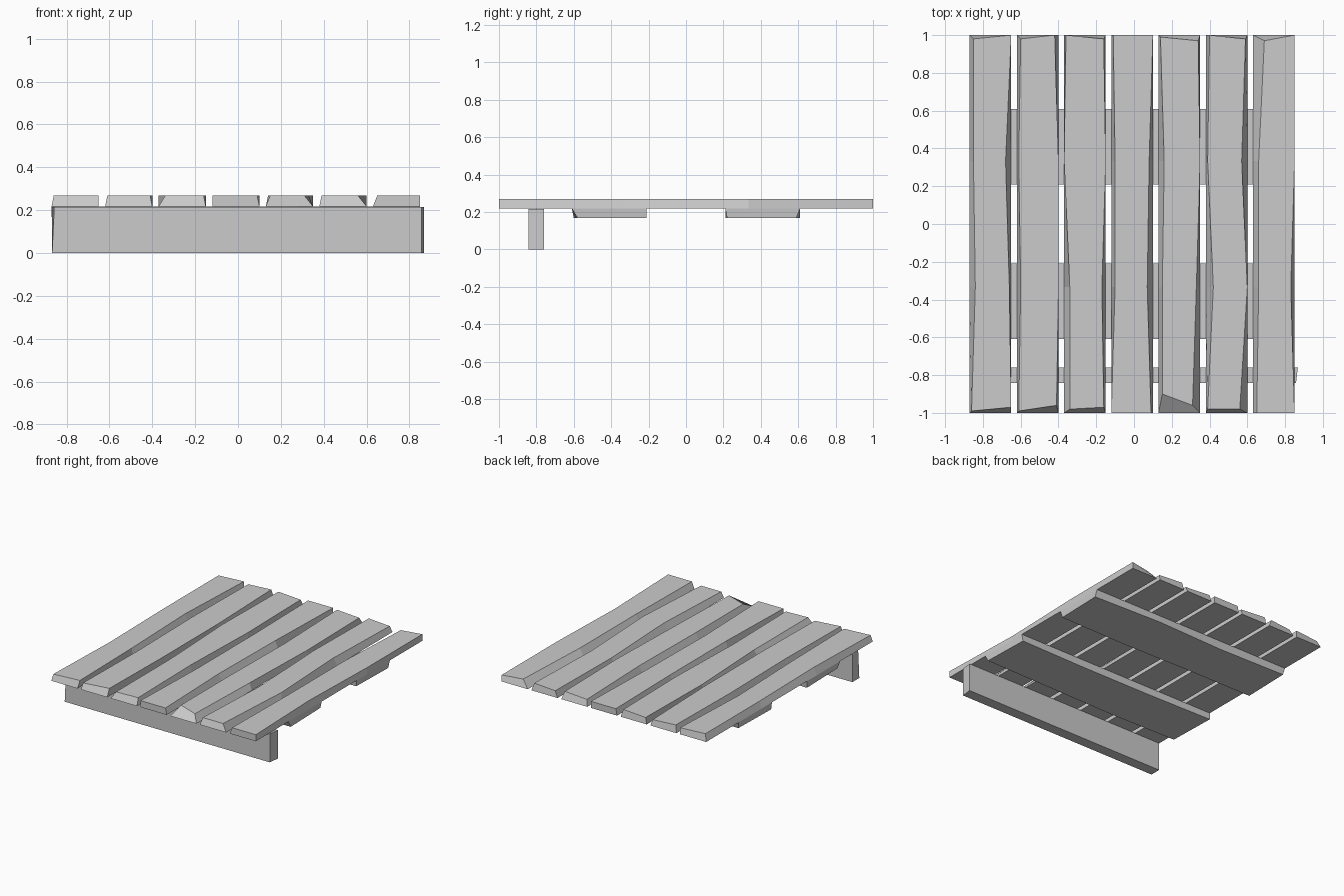
import bpy
import bmesh
from mathutils import Matrix, Vector

default_cube = bpy.data.objects.get("Cube")
if default_cube:
    bpy.data.objects.remove(default_cube, do_unlink=True)

# Single flat colour
grey = bpy.data.materials.new("plain_grey")
grey.use_nodes = True
colour = (0.6, 0.6, 0.6, 1)
grey.diffuse_color = colour
grey.node_tree.nodes["Principled BSDF"].inputs["Base Color"].default_value = colour


def hewn_board(name, placement, width, length, thick, left, right, front, back):
    """Rectangular base with a roughly cut, unevenly inset worked face.

    left/right: edge insets at four stations along the length,
    front/back: end insets at the left and right corner (all in hundredths).
    """
    bm = bmesh.new()
    rings = []
    last = len(left) - 1
    for i in range(last + 1):
        along = length * (i / last - 0.5)
        shift_l = shift_r = 0
        if i == 0:
            shift_l, shift_r = front[0] / 100, front[1] / 100
        elif i == last:
            shift_l, shift_r = -back[0] / 100, -back[1] / 100
        half = width / 2
        corners = (
            (-half, along, 0),
            (half, along, 0),
            (half - right[i] / 100, along + shift_r, thick),
            (-half + left[i] / 100, along + shift_l, thick),
        )
        rings.append([bm.verts.new(placement @ Vector(c)) for c in corners])

    # Skin the sections and close both ends
    for a, b in zip(rings, rings[1:]):
        for k in range(4):
            n = (k + 1) % 4
            bm.faces.new((a[k], a[n], b[n], b[k]))
    bm.faces.new(rings[0])
    bm.faces.new(rings[-1])
    bmesh.ops.recalc_face_normals(bm, faces=bm.faces)

    mesh = bpy.data.meshes.new(name)
    bm.to_mesh(mesh)
    bm.free()
    mesh.materials.append(grey)
    obj = bpy.data.objects.new(name, mesh)
    bpy.context.collection.objects.link(obj)
    return obj


# Deck planks: left insets, right insets, front end, back end
plank_cuts = [
    ((1, 3, 2, 2), (0, 1, 3, 0), (1, 3), (2, 0)),
    ((1, 2, 1, 2), (1, 0, 0, 2), (1, 4), (2, 0)),
    ((3, 3, 0, 1), (1, 2, 0, 1), (2, 3), (0, 2)),
    ((0, 2, 2, 1), (1, 3, 2, 0), (0, 0), (0, 0)),
    ((2, 2, 3, 1), (4, 2, 0, 1), (10, 4), (1, 3)),
    ((1, 4, 1, 2), (4, 0, 3, 1), (2, 2), (0, 2)),
    ((2, 3, 3, 6), (0, 2, 0, 0), (0, 0), (3, 0)),
]
for i, cuts in enumerate(plank_cuts):
    place = Matrix.Translation((-0.76 + 0.25 * i, 0, 0.218))
    hewn_board(f"deck_plank_{i + 1}", place, 0.22, 2.0, 0.05, *cuts)

# Two wide cross boards under the deck, worked face downwards
quarter_turn = Matrix.Rotation(-1.5707963, 4, "Z")
flip = Matrix.Rotation(3.1415927, 4, "Y")
cross_cuts = {
    "front_cross_board": (-0.41, ((2, 1, 2, 3), (0, 1, 1, 0), (1, 0), (0, 1))),
    "back_cross_board": (0.41, ((1, 1, 0, 1), (1, 2, 0, 2), (0, 1), (1, 0))),
}
for name, (y, cuts) in cross_cuts.items():
    place = Matrix.Translation((-0.01, y, 0.218)) @ quarter_turn @ flip
    hewn_board(name, place, 0.4, 1.72, 0.05, *cuts)

# Upright beam along the front, its ends cut slightly askew
lay_on_side = Matrix.Rotation(1.5707963, 4, "X")
place = Matrix.Translation((0, -0.76, 0.108)) @ lay_on_side @ Matrix.Rotation(-1.5707963, 4, "Z")
hewn_board("front_beam", place, 0.216, 1.735, 0.083,
           (0, 0, 0, 0), (0, 0, 0, 0), (1, 0), (1, 1))
